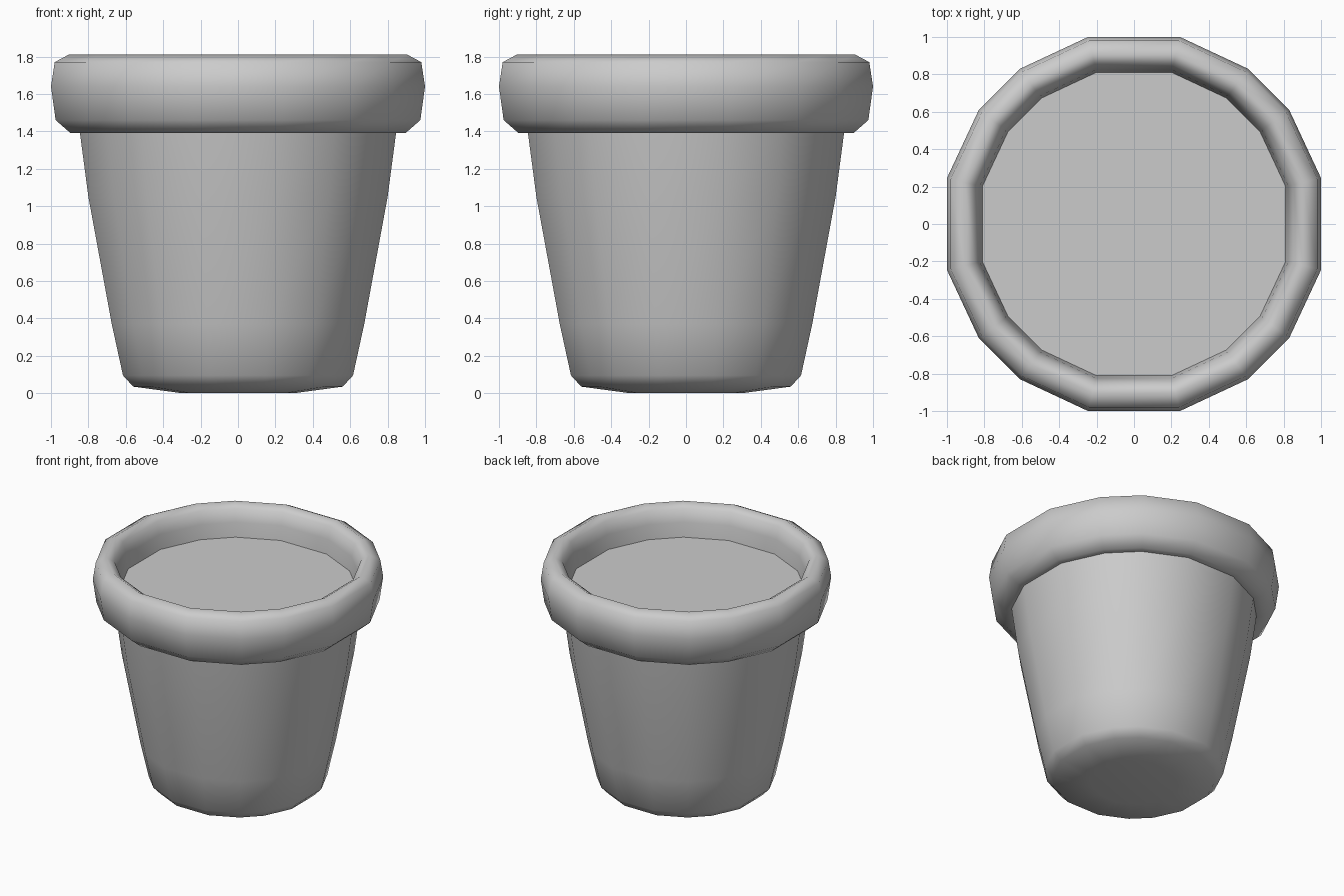
import bpy, bmesh, math

if "Cube" in bpy.data.objects:
    bpy.data.objects.remove(bpy.data.objects["Cube"])

# Sixteen corners, unevenly spaced, with flats facing the axes
ANGLES = [math.radians(q * 90 + a) for q in range(4) for a in (13.8, 36.3, 53.7, 76.2)]
CORNER = 1 / math.cos(math.radians(13.8))  # flat half-width -> corner radius


def lathe(name, profile, cap_start=False, angle=60):
    bm = bmesh.new()
    rings = [[bm.verts.new((r * CORNER * math.cos(a), r * CORNER * math.sin(a), z))
              for a in ANGLES] for r, z in profile]
    n = len(ANGLES)
    for lo, hi in zip(rings, rings[1:]):
        for i in range(n):
            j = (i + 1) % n
            bm.faces.new((lo[i], lo[j], hi[j], hi[i]))
    if cap_start:
        bm.faces.new(rings[0][::-1])
    me = bpy.data.meshes.new(name)
    bm.to_mesh(me)
    bm.free()
    ob = bpy.data.objects.new(name, me)
    bpy.context.collection.objects.link(ob)
    bpy.ops.object.select_all(action='DESELECT')
    ob.select_set(True)
    bpy.context.view_layer.objects.active = ob
    bpy.ops.object.shade_smooth_by_angle(angle=math.radians(angle))
    return ob


# Tapered body and rolled rim in one outline, ending at the soil line
lathe("pot", [(0.30, 0.0), (0.56, 0.035), (0.615, 0.095), (0.675, 0.37),
              (0.80, 1.05), (0.845, 1.39), (0.895, 1.39), (0.975, 1.46),
              (1.0, 1.64), (0.98, 1.77), (0.905, 1.81), (0.85, 1.775),
              (0.825, 1.68), (0.81, 1.56)], cap_start=True, angle=80)

# Flat soil surface
bm = bmesh.new()
bm.faces.new([bm.verts.new((0.812 * CORNER * math.cos(a), 0.812 * CORNER * math.sin(a), 1.57))
              for a in ANGLES])
me = bpy.data.meshes.new("soil")
bm.to_mesh(me)
bm.free()
bpy.context.collection.objects.link(bpy.data.objects.new("soil", me))
